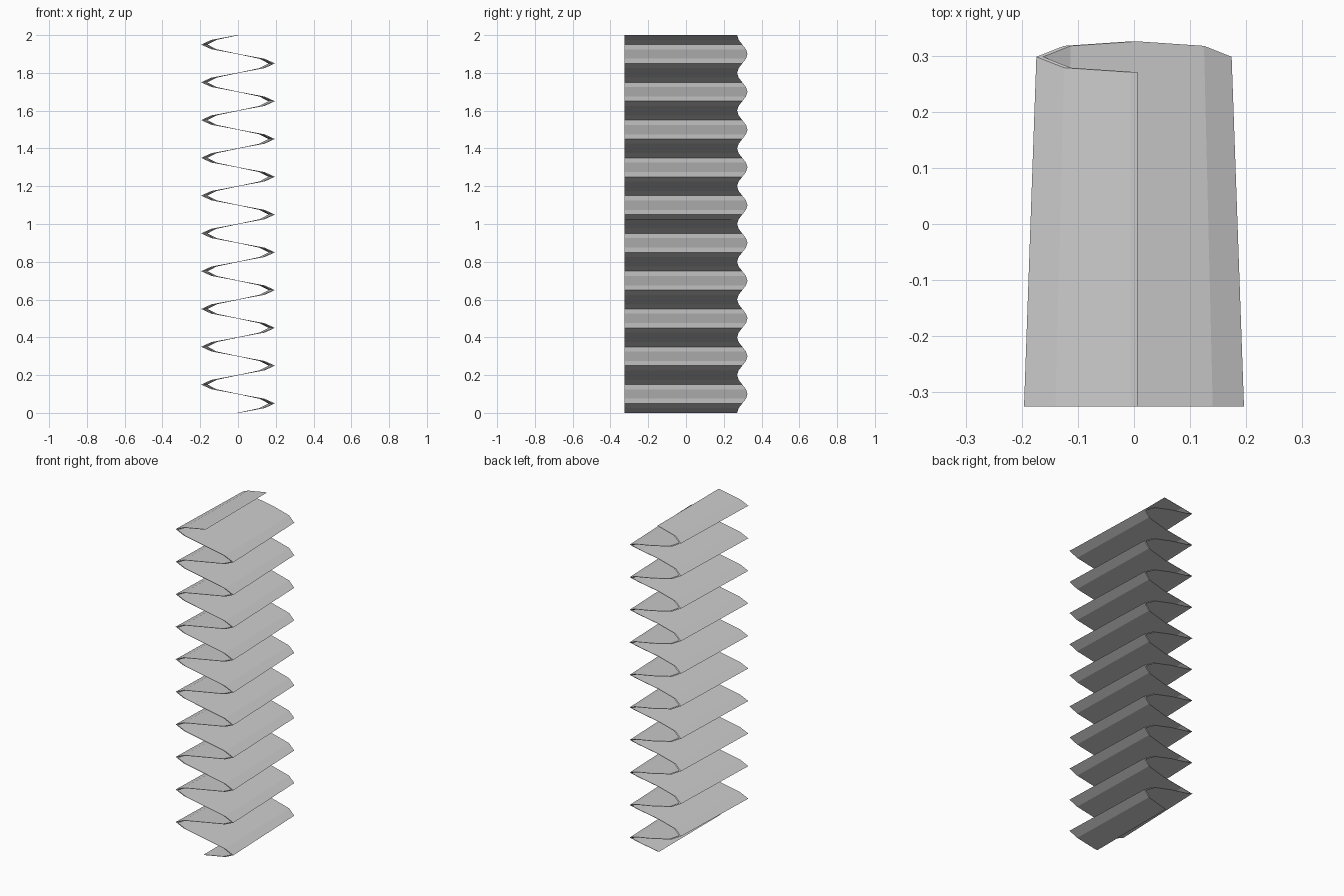
import bpy
import bmesh
import math

if "Cube" in bpy.data.objects:
    bpy.data.objects.remove(bpy.data.objects["Cube"])

PERIODS, STEPS = 10, 8      # waves over the height, segments per wave
HEIGHT = 2.0
HALF_T = 0.006              # half thickness of the sheet along x
FRONT_Y, BACK_Y = -0.325, 0.298

bm = bmesh.new()


def ring(i):
    """Four corners of the thin sheet at level i."""
    a = 2 * math.pi * i / STEPS
    z = HEIGHT * i / (PERIODS * STEPS)
    xf, xb = 0.190 * math.sin(a), 0.168 * math.sin(a)
    yb = BACK_Y - 0.0275 * math.cos(a)
    corners = [(xf - HALF_T, FRONT_Y), (xf + HALF_T, FRONT_Y),
               (xb + HALF_T, yb), (xb - HALF_T, yb)]
    return [bm.verts.new((x, y, z)) for x, y in corners]


# Pleated sheet: stacked rings joined by quads, closed at both ends
rings = [ring(i) for i in range(PERIODS * STEPS + 1)]
for lo, hi in zip(rings, rings[1:]):
    for k in range(4):
        n = (k + 1) % 4
        bm.faces.new((lo[k], lo[n], hi[n], hi[k]))
bm.faces.new(rings[0][::-1])
bm.faces.new(rings[-1])
bmesh.ops.recalc_face_normals(bm, faces=bm.faces[:])

mesh = bpy.data.meshes.new("pleated_sheet")
bm.to_mesh(mesh)
bm.free()
bpy.context.collection.objects.link(bpy.data.objects.new("pleated_sheet", mesh))
